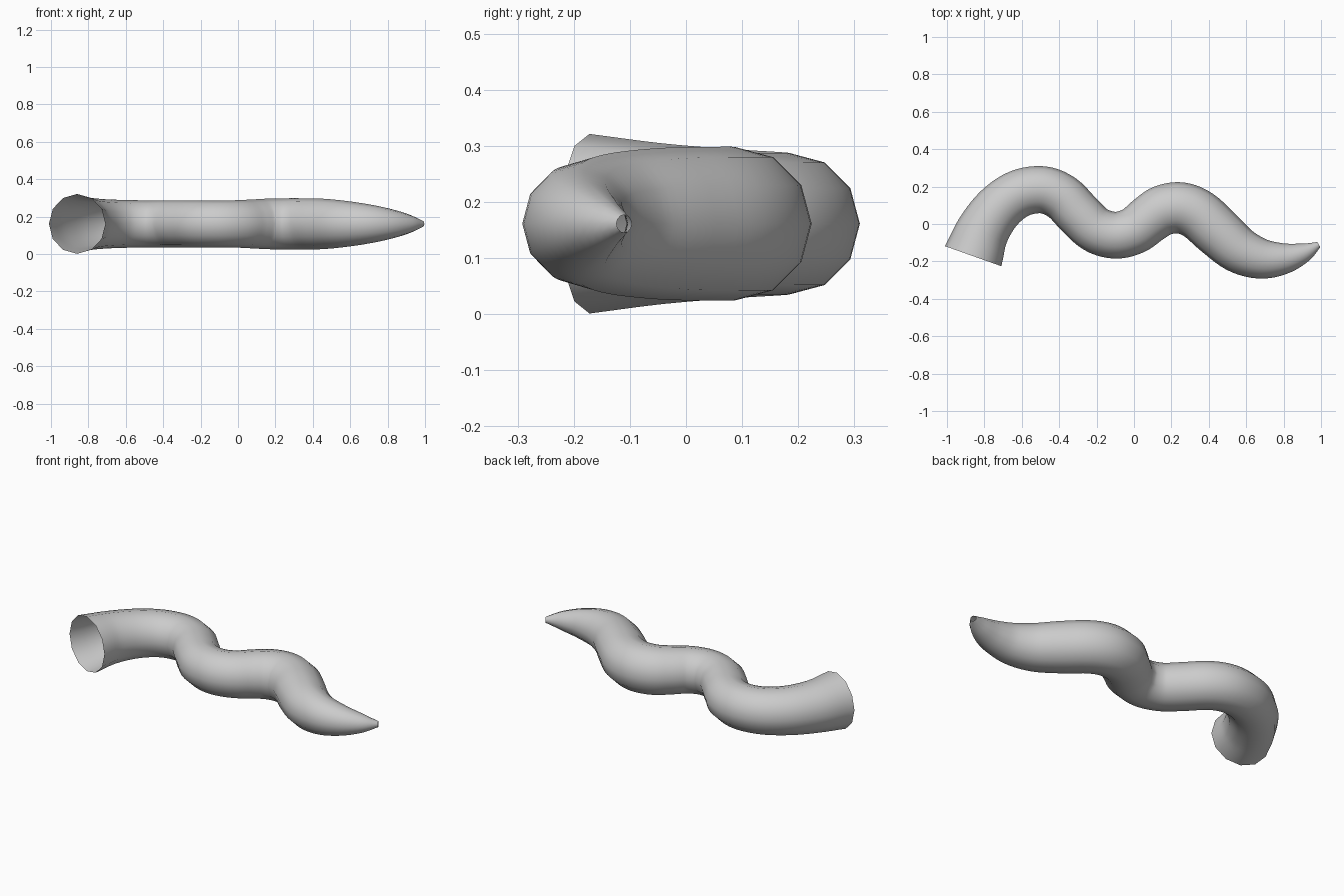
import bpy, bmesh, math
from mathutils import Vector

cube = bpy.data.objects.get("Cube")
if cube:
    bpy.data.objects.remove(cube, do_unlink=True)

SIDES, STEPS, MID_Z = 12, 5, 0.161

# Centre line of the tentacle: x, y, radius
PATH = [(-0.86, -0.172, 0.16), (-0.81, -0.04, 0.143), (-0.725, 0.082, 0.133),
        (-0.615, 0.162, 0.128), (-0.49, 0.183, 0.126), (-0.385, 0.142, 0.126),
        (-0.295, 0.052, 0.126), (-0.205, -0.03, 0.125), (-0.1, -0.06, 0.125),
        (0.0, -0.035, 0.127), (0.08, 0.025, 0.131), (0.155, 0.073, 0.135),
        (0.25, 0.086, 0.137), (0.345, 0.048, 0.137), (0.45, -0.045, 0.135),
        (0.56, -0.138, 0.125), (0.68, -0.185, 0.108), (0.80, -0.185, 0.084),
        (0.91, -0.153, 0.052), (0.988, -0.11, 0.016)]


def smooth_path(points, steps):
    """Catmull-Rom spline through the points."""
    p = [Vector(q) for q in points]
    p = [2 * p[0] - p[1]] + p + [2 * p[-1] - p[-2]]
    out = []
    for a, b, c, d in zip(p, p[1:], p[2:], p[3:]):
        for i in range(steps):
            t = i / steps
            out.append(0.5 * (2 * b + (c - a) * t + (2 * a - 5 * b + 4 * c - d) * t ** 2
                              + (3 * b - a - 3 * c + d) * t ** 3))
    return out + [p[-2]]


# Skin: rings of vertices swept along the path, open at both ends
line = smooth_path(PATH, STEPS)
bm = bmesh.new()
rings = []
for i, q in enumerate(line):
    ahead = line[min(i + 1, len(line) - 1)] - line[max(i - 1, 0)]
    side = Vector((ahead.y, -ahead.x, 0)).normalized()
    centre = Vector((q.x, q.y, MID_Z))
    ring = []
    for k in range(SIDES):
        a = math.tau * k / SIDES
        offset = side * math.cos(a) + Vector((0, 0, math.sin(a)))
        ring.append(bm.verts.new(centre + offset * q.z))
    rings.append(ring)
for r, s in zip(rings, rings[1:]):
    for k in range(SIDES):
        n = (k + 1) % SIDES
        bm.faces.new((r[k], r[n], s[n], s[k]))
bmesh.ops.recalc_face_normals(bm, faces=bm.faces)

mesh = bpy.data.meshes.new("tentacle")
bm.to_mesh(mesh)
bm.free()
tentacle = bpy.data.objects.new("tentacle", mesh)
bpy.context.collection.objects.link(tentacle)
mesh.shade_smooth()

# Plain grey skin
grey = bpy.data.materials.new("light grey")
grey.use_nodes = True
colour = (0.6, 0.6, 0.6, 1)
grey.diffuse_color = colour
grey.node_tree.nodes["Principled BSDF"].inputs["Base Color"].default_value = colour
mesh.materials.append(grey)
